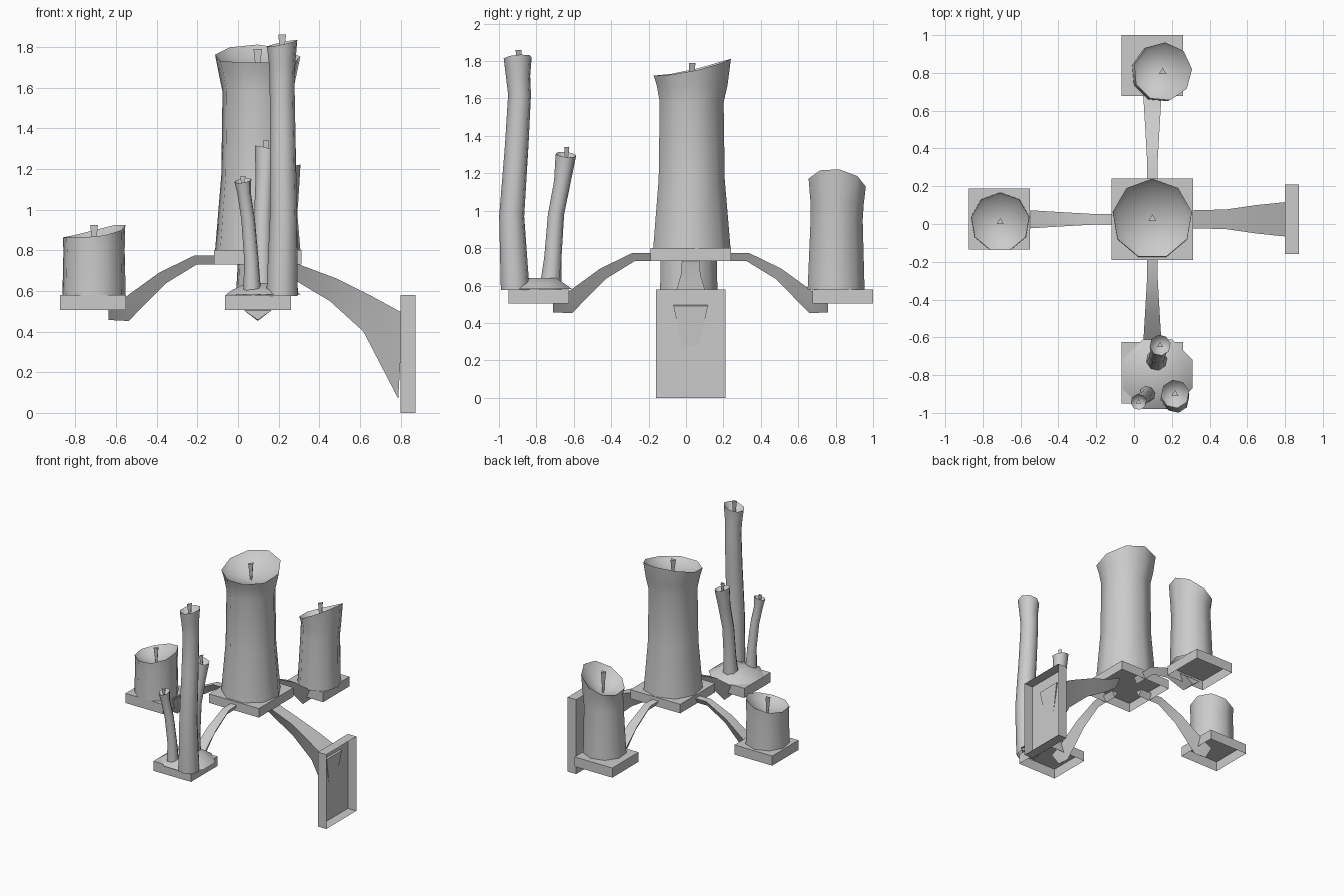
import bpy, bmesh, math
from mathutils import Vector, Matrix

if "Cube" in bpy.data.objects:
    bpy.data.objects.remove(bpy.data.objects["Cube"])

CX, CY = 0.097, 0.025   # axis of the candelabra


def finish(bm, name, smooth=None):
    mesh = bpy.data.meshes.new(name)
    bm.to_mesh(mesh)
    bm.free()
    ob = bpy.data.objects.new(name, mesh)
    bpy.context.collection.objects.link(ob)
    if smooth:
        bpy.context.view_layer.objects.active = ob
        ob.select_set(True)
        bpy.ops.object.shade_smooth_by_angle(angle=math.radians(smooth))
        ob.select_set(False)
    return ob


def bridge(bm, a, b):
    n = len(a)
    for i in range(n):
        j = (i + 1) % n
        bm.faces.new((a[i], a[j], b[j], b[i]))


# box with one open side
def open_box(name, lo, hi, open_dir):
    lo, hi = Vector(lo), Vector(hi)
    bm = bmesh.new()
    bmesh.ops.create_cube(bm, size=1, matrix=Matrix.LocRotScale((lo + hi) / 2, None, hi - lo))
    bm.normal_update()
    gone = [f for f in bm.faces if f.normal.dot(Vector(open_dir)) > 0.9]
    bmesh.ops.delete(bm, geom=gone, context='FACES_ONLY')
    finish(bm, name)


# three-sided arm: each section is (reach top, z top, half width, reach bottom, z bottom)
def arm(name, sections, angle):
    bm = bmesh.new()
    rings = [[bm.verts.new(p) for p in ((rt, w, zt), (rt, -w, zt), (rb, 0, zb))]
             for rt, zt, w, rb, zb in sections]
    for a, b in zip(rings, rings[1:]):
        bridge(bm, a, b)
    bm.faces.new(rings[0])
    bm.faces.new(rings[-1])
    bmesh.ops.recalc_face_normals(bm, faces=bm.faces)
    bm.transform(Matrix.Translation((CX, CY, 0)) @ Matrix.Rotation(math.radians(angle), 4, 'Z'))
    finish(bm, name, 30)


# candle: rings along a path of (x, y, z, r); last ring is the uneven melted rim
def candle(name, path, sides, start, amp, peak, power, dip, wick_top, wick_r):
    bm = bmesh.new()
    x, y, z, r = path[-1]
    rings = list(path) + [(x, y, z - 0.12 * r, r * 0.86)]
    loops = []
    for k, (px, py, pz, pr) in enumerate(rings):
        loop = []
        for i in range(sides):
            t = math.radians(start) + math.tau * i / sides
            lift = 0
            if k >= len(path) - 1:
                lift = amp * ((1 + math.cos(t - math.radians(peak))) / 2) ** power
                lift *= 1 if k == len(path) - 1 else 0.85
            loop.append(bm.verts.new((px + pr * math.cos(t), py + pr * math.sin(t), pz + lift)))
        loops.append(loop)
    for a, b in zip(loops, loops[1:]):
        bridge(bm, a, b)
    tip = bm.verts.new((x, y, z - dip))
    last = loops[-1]
    for i in range(sides):
        bm.faces.new((last[i], last[(i + 1) % sides], tip))
    finish(bm, name, 50)
    # wick, wider at the top
    bm = bmesh.new()
    h = wick_top - (z - dip)
    bmesh.ops.create_cone(bm, cap_ends=True, segments=3, radius1=wick_r * 0.35, radius2=wick_r,
                          depth=h, matrix=Matrix.Translation((x, y, wick_top - h / 2)))
    finish(bm, name + "_wick")


# trays and wall plate
down = (0, 0, -1)
open_box("centre_tray", (-0.118, -0.19, 0.73), (0.312, 0.24, 0.80), down)
open_box("left_tray", (-0.875, -0.135, 0.505), (-0.55, 0.188, 0.58), down)
open_box("back_tray", (-0.065, 0.677, 0.505), (0.26, 1.0, 0.58), down)
open_box("front_tray", (-0.065, -0.95, 0.505), (0.26, -0.625, 0.58), down)
open_box("wall_plate", (0.80, -0.16, 0.0), (0.873, 0.21, 0.58), (1, 0, 0))

# arms
tray_arm = [(0.12, 0.775, 0.026, 0.12, 0.73), (0.31, 0.775, 0.028, 0.30, 0.73),
            (0.485, 0.69, 0.038, 0.455, 0.635), (0.65, 0.57, 0.048, 0.635, 0.452),
            (0.735, 0.503, 0.066, 0.735, 0.457)]
for side, ang in (("back", 90), ("left", 180), ("front", 270)):
    arm(side + "_arm", tray_arm, ang)
arm("wall_arm", [(0.09, 0.775, 0.045, 0.09, 0.72), (0.19, 0.735, 0.047, 0.17, 0.66),
                 (0.39, 0.66, 0.052, 0.355, 0.55), (0.55, 0.58, 0.075, 0.52, 0.40),
                 (0.715, 0.49, 0.092, 0.691, 0.07)], 0)

# pillar candles
candle("centre_candle", [(CX, CY, 0.80, 0.213), (CX, CY, 1.17, 0.182), (CX, CY, 1.58, 0.176),
                         (CX, CY + 0.002, 1.67, 0.195), (CX, CY + 0.002, 1.722, 0.213)],
       9, 90, 0.09, 95, 1.8, 0.06, 1.79, 0.024)
candle("left_candle", [(-0.708, 0.01, 0.58, 0.158), (-0.708, 0.01, 0.80, 0.153),
                       (-0.708, 0.01, 0.862, 0.156)],
       9, 10, 0.065, 30, 2, 0.06, 0.925, 0.022)
candle("back_candle", [(0.14, 0.80, 0.58, 0.155), (0.147, 0.803, 0.95, 0.142),
                       (0.152, 0.806, 1.04, 0.145), (0.152, 0.806, 1.075, 0.156)],
       9, 5, 0.15, -10, 1.3, 0.04, 1.2, 0.022)

# taper candles
candle("tall_taper", [(0.216, -0.913, 0.575, 0.078), (0.224, -0.932, 0.97, 0.068),
                      (0.22, -0.905, 1.35, 0.064), (0.217, -0.89, 1.62, 0.062),
                      (0.217, -0.898, 1.72, 0.066), (0.217, -0.9, 1.80, 0.076)],
       8, 10, 0.035, 20, 1, 0.06, 1.86, 0.022)
candle("middle_taper", [(0.12, -0.725, 0.58, 0.06), (0.12, -0.712, 0.75, 0.047),
                        (0.123, -0.695, 0.98, 0.044), (0.132, -0.66, 1.16, 0.046),
                        (0.138, -0.642, 1.285, 0.056)],
       8, 10, 0.03, 200, 1, 0.05, 1.34, 0.018)
candle("small_taper", [(0.07, -0.90, 0.58, 0.045), (0.066, -0.905, 0.75, 0.036),
                       (0.05, -0.92, 0.95, 0.034), (0.03, -0.938, 1.08, 0.034),
                       (0.024, -0.942, 1.13, 0.042)],
       8, 10, 0.025, 60, 1, 0.04, 1.165, 0.015)

# pool of melted wax under the tapers
bm = bmesh.new()
pool = []
for x, y, z, r in ((0.124, -0.795, 0.582, 0.2), (0.125, -0.795, 0.605, 0.165), (0.13, -0.775, 0.64, 0.09)):
    pool.append([bm.verts.new((x + r * math.cos(t), y + r * math.sin(t), z))
                 for t in (math.tau * (i + 0.5) / 8 for i in range(8))])
for a, b in zip(pool, pool[1:]):
    bridge(bm, a, b)
bm.faces.new(pool[-1])
finish(bm, "wax_pool", 60)
